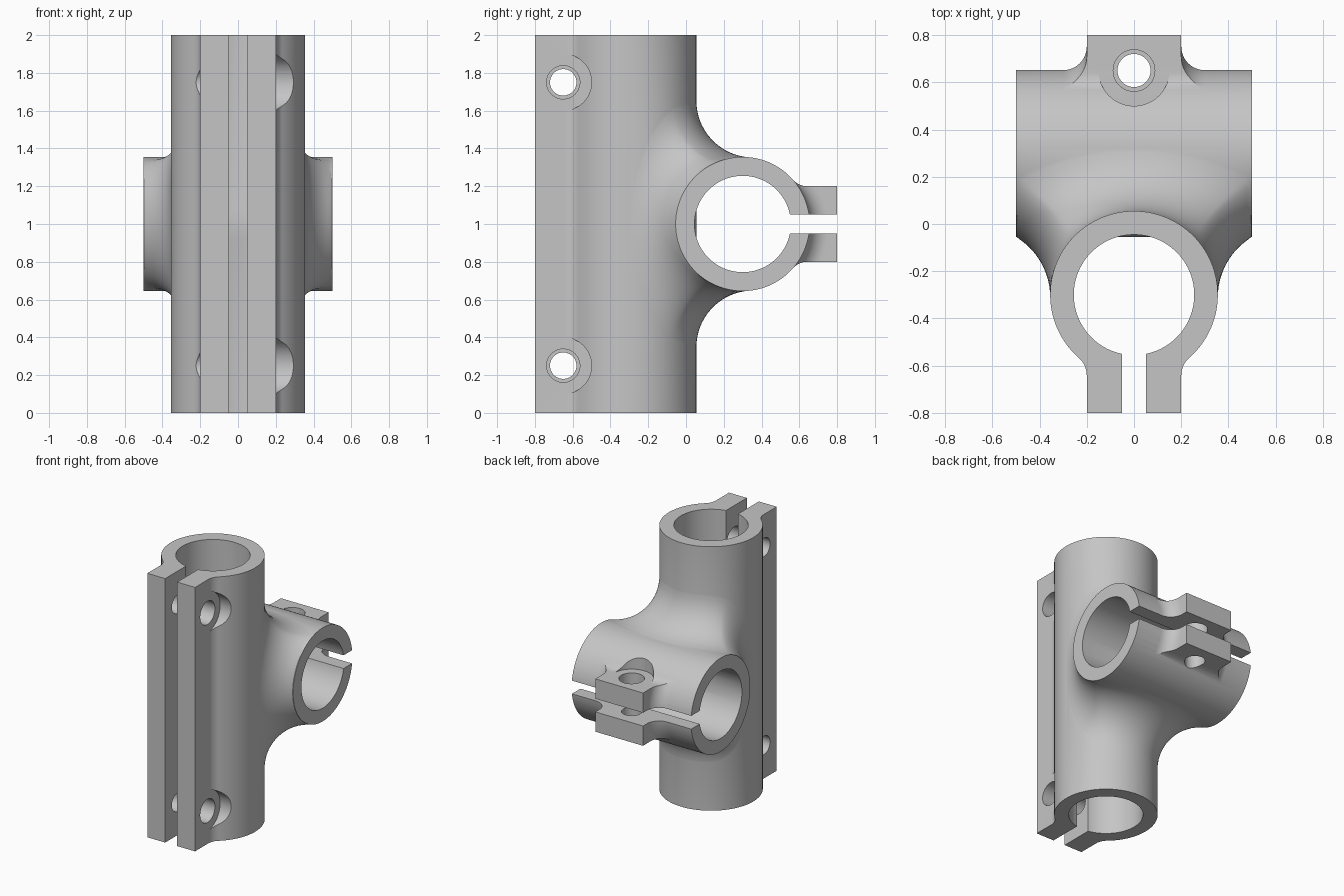
import bpy, bmesh
from math import pi, sin, cos, sqrt, atan2
from mathutils import Vector

if "Cube" in bpy.data.objects:
    bpy.data.objects.remove(bpy.data.objects["Cube"])

OUTER, BORE, OFFSET, MID = 0.355, 0.255, 0.3, 1.0   # tube radii, axis offset, cross height
BLEND, EAR_BLEND, EAR, EAR_END = 0.3, 0.1, 0.2, 0.5
CROSS_END, SINK = 0.5, 0.002

metal = bpy.data.materials.new("grey metal")
metal.use_nodes = True
metal.diffuse_color = (0.56, 0.56, 0.56, 1)
metal.node_tree.nodes["Principled BSDF"].inputs["Base Color"].default_value = (0.56, 0.56, 0.56, 1)


def finish(name, bm):
    bmesh.ops.recalc_face_normals(bm, faces=bm.faces)
    mesh = bpy.data.meshes.new(name)
    bm.to_mesh(mesh)
    bm.free()
    mesh.materials.append(metal)
    obj = bpy.data.objects.new(name, mesh)
    bpy.context.collection.objects.link(obj)
    return obj


def box(name, low, high):
    bm = bmesh.new()
    bmesh.ops.create_cube(bm, size=1)
    for v in bm.verts:
        v.co = [a + (c + 0.5) * (b - a) for a, b, c in zip(low, high, v.co)]
    return finish(name, bm)


def rod(name, radius, start, end, sides=128):
    start, end = Vector(start), Vector(end)
    bm = bmesh.new()
    bmesh.ops.create_cone(bm, cap_ends=True, segments=sides, radius1=radius,
                          radius2=radius, depth=(end - start).length)
    turn = Vector((0, 0, 1)).rotation_difference(end - start)
    for v in bm.verts:
        v.co = turn @ v.co + (start + end) / 2
    return finish(name, bm)


def sweep(name, sections, closed):
    bm = bmesh.new()
    rings = [[bm.verts.new(p) for p in s] for s in sections]
    pairs = list(zip(rings, rings[1:]))
    if closed:
        pairs.append((rings[-1], rings[0]))
    else:
        bm.faces.new(rings[0])
        bm.faces.new(rings[-1])
    n = len(rings[0])
    for ring, after in pairs:
        for i in range(n):
            j = (i + 1) % n
            bm.faces.new((ring[i], ring[j], after[j], after[i]))
    return finish(name, bm)


def combine(target, tool, operation):
    mod = target.modifiers.new(operation.lower(), 'BOOLEAN')
    mod.operation, mod.solver, mod.object = operation, 'EXACT', tool
    bpy.context.view_layer.objects.active = target
    bpy.ops.object.modifier_apply(modifier=mod.name)
    bpy.data.objects.remove(tool)


def mirrored(points):
    return points + [(-u, v) for u, v in reversed(points)]


# Ear cross-section: u across, v outward from the tube axis, with blended roots
root = sqrt((OUTER + EAR_BLEND) ** 2 - (EAR + EAR_BLEND) ** 2)
centre = Vector((EAR + EAR_BLEND, root))
half = [(EAR, EAR_END)]
for i in range(11):
    direction = Vector((-1, 0)).slerp(-centre.normalized(), i / 10)
    half.append(tuple(centre + direction * EAR_BLEND))

# Upright tube and its full-length ears, as one outline
first = atan2(centre.x, centre.y)
round_back = [first + (pi - first) * i / 56 for i in range(1, 56)]
outline = mirrored(half + [(OUTER * sin(a), OUTER * cos(a)) for a in round_back])
body = sweep("clamp_body", [[(u, -OFFSET - v, z) for u, v in outline] for z in (0, 2)], False)

# Cross tube
cross_tube = rod("cross_tube", OUTER, (-CROSS_END, OFFSET, MID), (CROSS_END, OFFSET, MID))

# Short cross ears, flared sideways into the tube
profile = mirrored(half + [(0.15, 0.27)])
cross_ears = sweep("cross_ears", [[(x, OFFSET + v, MID + u) for u, v in profile]
                                  for x in (-0.4, 0.4)], False)
wide = EAR + EAR_BLEND
flare = [(wide, 0.2), (wide, OUTER - SINK)]
for i in range(11):
    a = pi / 2 * i / 10
    flare.append((wide - EAR_BLEND * sin(a), OUTER + EAR_BLEND * (1 - cos(a))))
flare = mirrored(flare + [(EAR, 0.8)])
flange = sweep("ear_flange", [
    [(x, OFFSET + d * cos(t), MID + d * sin(t)) for x, d in flare]
    for t in [2 * pi * k / 128 for k in range(128)]], True)
combine(cross_ears, flange, 'INTERSECT')

# Rolling-ball blend between the tubes; near the ends the ball rides the cross tube's rim
reach = OUTER + BLEND


def ball_path(angle):
    x, y = reach * sin(angle), -OFFSET + reach * cos(angle)
    over = max(0, abs(x) - CROSS_END)
    r = OUTER + sqrt(BLEND ** 2 - over ** 2)
    return x, y, r, r ** 2 - (y - OFFSET) ** 2


low, high = 0.5, 2.0
for _ in range(50):
    middle = (low + high) / 2
    if ball_path(middle)[3] > 0:
        low = middle
    else:
        high = middle
sections = []
for k in range(128):
    t = 2 * pi * (k + 0.5) / 128
    x, y, r, height = ball_path(low * sin(t))
    z = sqrt(max(0, height)) * (1 if cos(t) > 0 else -1)
    ball = Vector((x, y, MID + z))
    rim = Vector((max(-CROSS_END, min(CROSS_END, x)),
                  OFFSET + (y - OFFSET) * OUTER / r, MID + z * OUTER / r))
    to_upright = Vector((-x, -OFFSET - y, 0)).normalized()
    to_cross = (rim - ball).normalized()
    ring = [Vector((x / 4, 0, MID + z / 4))]
    for i in range(17):
        extra = SINK if i in (0, 16) else 0
        ring.append(ball + to_upright.slerp(to_cross, i / 16) * (BLEND + extra))
    sections.append(ring)
tube_blend = sweep("tube_blend", sections, True)

for part in (cross_tube, tube_blend, cross_ears):
    combine(body, part, 'UNION')

# Bores: each stops at the skin of the other tube
upright_line = (0, -OFFSET, -1), (0, -OFFSET, 3)
cross_line = (-1, OFFSET, MID), (1, OFFSET, MID)
upright_bore = rod("upright_bore", BORE, *upright_line)
combine(upright_bore, rod("cross_skin", OUTER, *cross_line), 'DIFFERENCE')
cross_bore = rod("cross_bore", BORE, *cross_line)
combine(cross_bore, rod("upright_skin", OUTER, *upright_line), 'DIFFERENCE')

# Clamping slots
cutters = [
    upright_bore, cross_bore,
    box("upright_slot", (-0.05, -1, -1), (0.05, -OFFSET, 3)),
    box("cross_slot", (-1, OFFSET, MID - 0.05), (1, 1, MID + 0.05)),
]
# Bolt holes: wide near side with a spot face, narrow far side
bolts = [(Vector((0, -0.65, z)), Vector((1, 0, 0))) for z in (0.25, 1.75)]
bolts.append((Vector((0, 0.65, MID)), Vector((0, 0, 1))))
for spot, axis in bolts:
    for label, radius, a, b in (("near_hole", 0.088, 0, 0.4), ("far_hole", 0.07, -0.4, 0.01),
                                ("spot_face", 0.15, EAR + 0.0002, 0.45)):
        cutters.append(rod(label, radius, spot + axis * a, spot + axis * b, 64))
for cutter in cutters:
    combine(body, cutter, 'DIFFERENCE')

bpy.ops.object.select_all(action='DESELECT')
body.select_set(True)
bpy.context.view_layer.objects.active = body
bpy.ops.object.shade_smooth_by_angle(angle=pi / 6)
